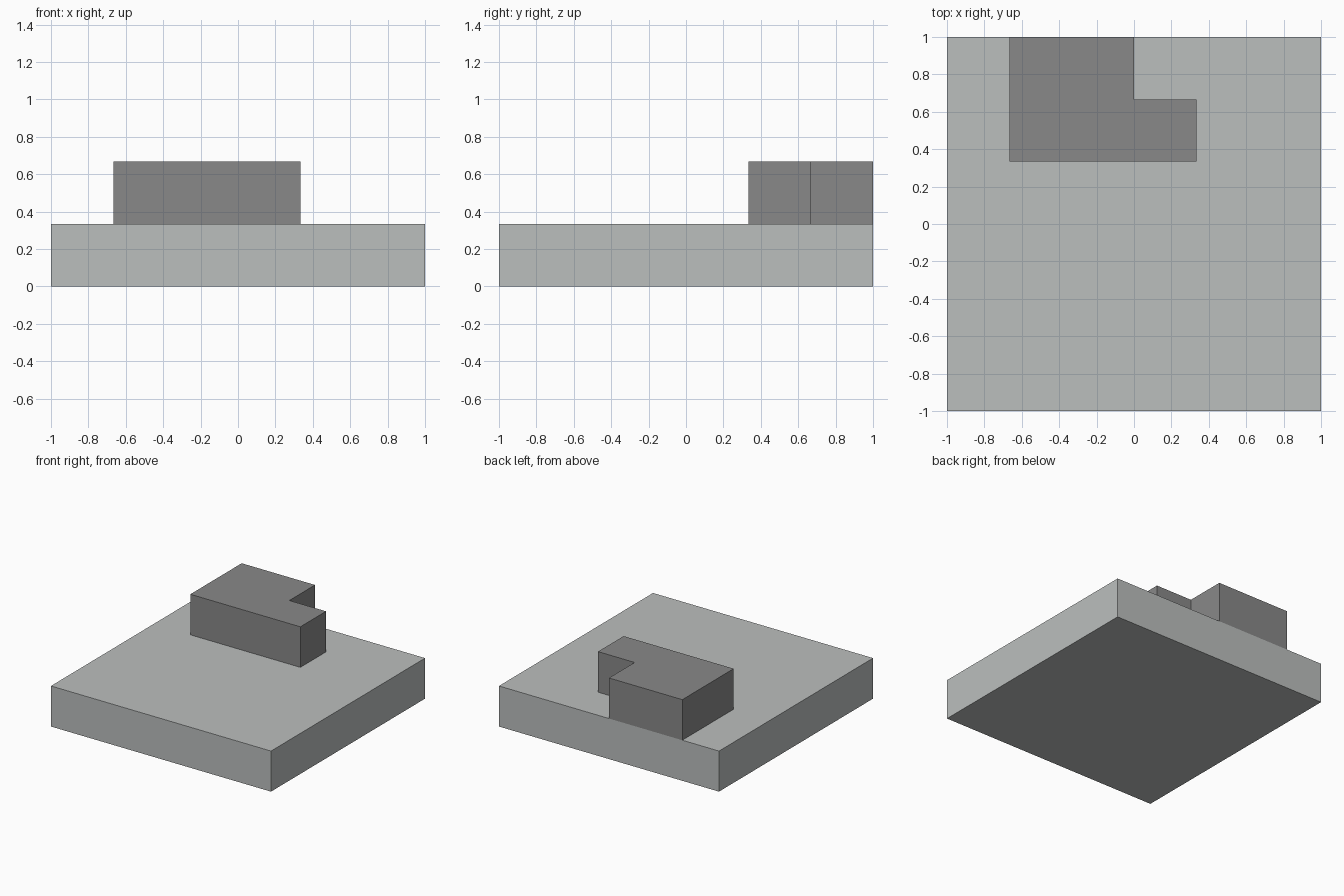
import bpy
import bmesh

default_cube = bpy.data.objects.get("Cube")
if default_cube:
    bpy.data.objects.remove(default_cube, do_unlink=True)

STEP = 1 / 3  # grid unit shared by every part


def make_material(name, colour):
    mat = bpy.data.materials.new(name)
    mat.use_nodes = True
    mat.diffuse_color = colour
    mat.node_tree.nodes["Principled BSDF"].inputs["Base Color"].default_value = colour
    return mat


def extrude_outline(name, outline, bottom, top, mat):
    """Flat outline in grid units, raised into a solid prism."""
    mesh = bpy.data.meshes.new(name)
    bm = bmesh.new()
    base = bm.faces.new([bm.verts.new((x * STEP, y * STEP, bottom * STEP)) for x, y in outline])
    raised = bmesh.ops.extrude_face_region(bm, geom=[base], use_keep_orig=True)
    top_verts = [v for v in raised["geom"] if isinstance(v, bmesh.types.BMVert)]
    bmesh.ops.translate(bm, verts=top_verts, vec=(0, 0, (top - bottom) * STEP))
    bmesh.ops.recalc_face_normals(bm, faces=bm.faces)
    bm.to_mesh(mesh)
    bm.free()
    mesh.materials.append(mat)
    obj = bpy.data.objects.new(name, mesh)
    bpy.context.collection.objects.link(obj)
    return obj


light_grey = make_material("light grey", (0.50, 0.52, 0.515, 1))
dark_grey = make_material("dark grey", (0.25, 0.25, 0.25, 1))

# Square ground slab
extrude_outline("base_slab", [(-3, -3), (3, -3), (3, 3), (-3, 3)], 0, 1, light_grey)

# L-shaped block, flush with the back edge
extrude_outline("raised_block",
                [(-2, 1), (1, 1), (1, 2), (0, 2), (0, 3), (-2, 3)], 1, 2, dark_grey)
